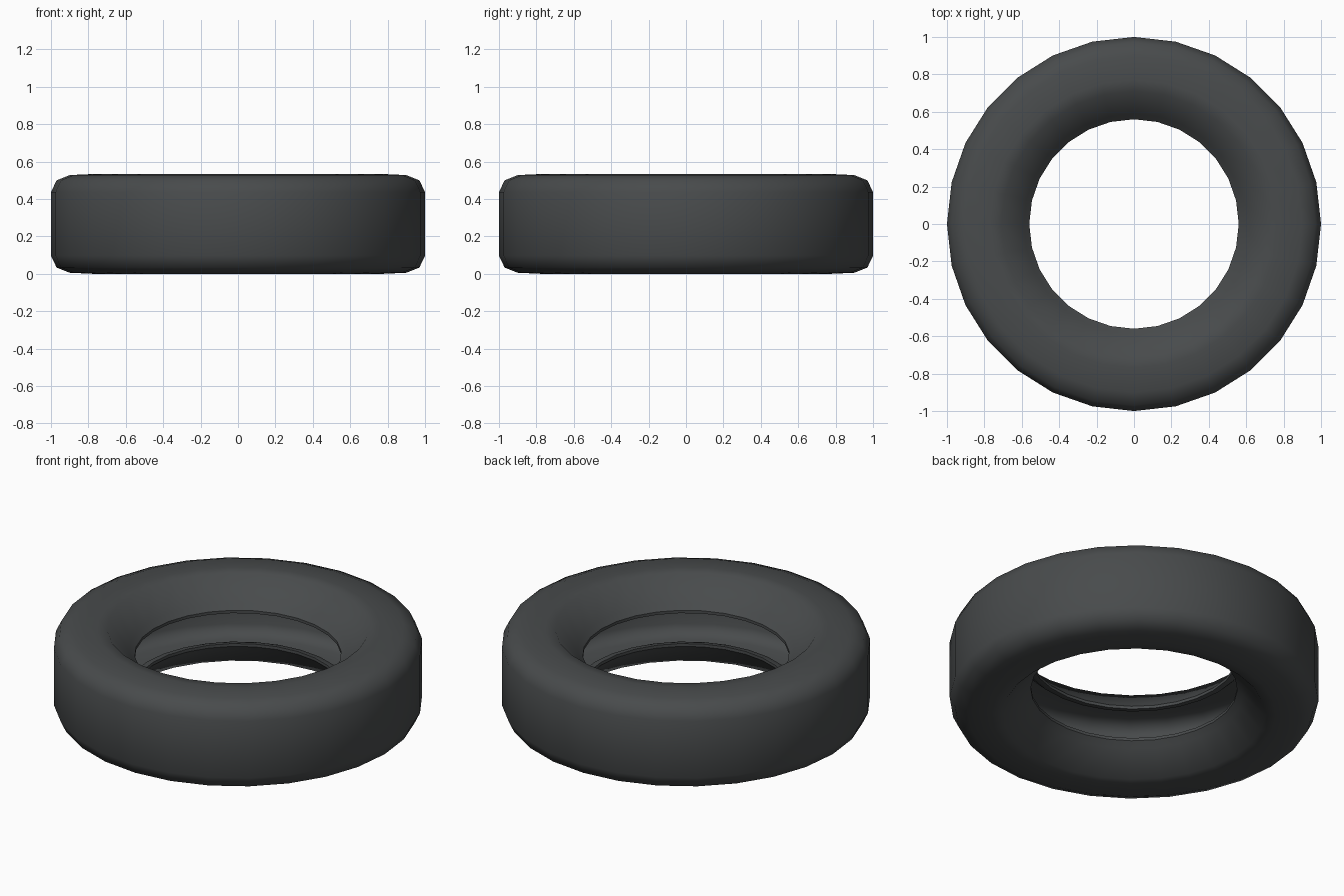
import bpy, bmesh, math

if "Cube" in bpy.data.objects:
    bpy.data.objects.remove(bpy.data.objects["Cube"])

SEGMENTS = 28
MID = 0.267  # mid-height mirror plane of the tyre

# Upper half of the outer skin, tread to bead lip: (radius, height)
outer = [(1.0, 0.437), (0.97, 0.50), (0.90, 0.528), (0.77, 0.534),
         (0.71, 0.53), (0.59, 0.405), (0.56, 0.375), (0.56, 0.358)]
# Upper half of the hollow inside, bead lip back to tread
inner = [(0.60, 0.365), (0.72, 0.485), (0.89, 0.485), (0.94, 0.465), (0.96, 0.425)]

upper = outer + inner
lower = [(r, 2 * MID - z) for r, z in reversed(upper)]
profile = upper + lower  # closed cross-section, open between the bead lips

# Revolve the cross-section
bm = bmesh.new()
rings = []
for i in range(SEGMENTS):
    a = 2 * math.pi * i / SEGMENTS
    rings.append([bm.verts.new((r * math.cos(a), r * math.sin(a), z)) for r, z in profile])
n = len(profile)
for i in range(SEGMENTS):
    p, q = rings[i], rings[(i + 1) % SEGMENTS]
    for j in range(n):
        k = (j + 1) % n
        bm.faces.new((p[j], q[j], q[k], p[k]))
bmesh.ops.recalc_face_normals(bm, faces=bm.faces)

mesh = bpy.data.meshes.new("tyre")
bm.to_mesh(mesh)
bm.free()
tyre = bpy.data.objects.new("tyre", mesh)
bpy.context.collection.objects.link(tyre)

# Dark rubber
rubber = bpy.data.materials.new("rubber")
rubber.diffuse_color = (0.065, 0.07, 0.072, 1)
rubber.use_nodes = True
rubber.node_tree.nodes["Principled BSDF"].inputs["Base Color"].default_value = rubber.diffuse_color
mesh.materials.append(rubber)

# Smooth rubber with a crisp sidewall rim
bpy.context.view_layer.objects.active = tyre
tyre.select_set(True)
bpy.ops.object.shade_smooth_by_angle(angle=math.radians(44))
